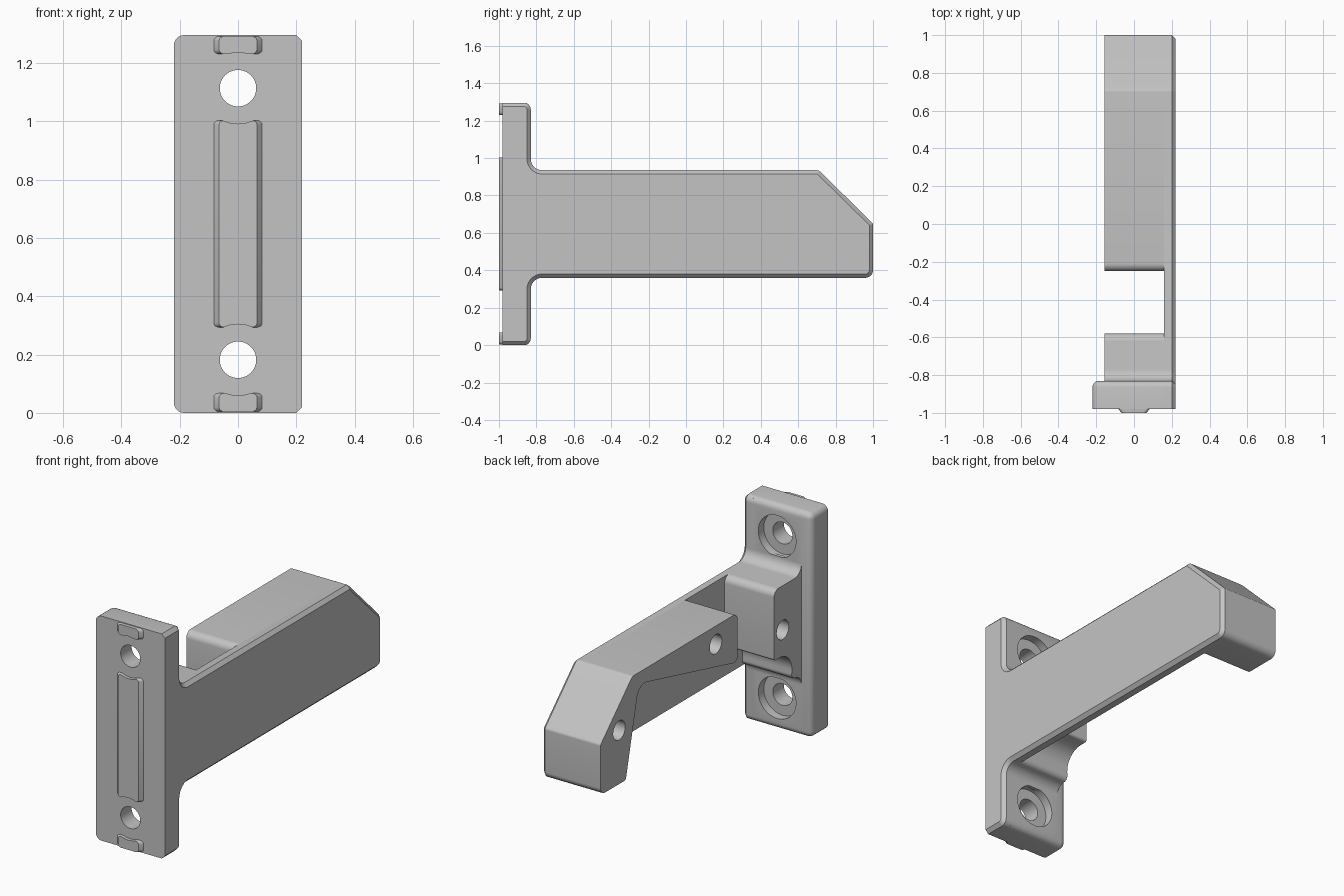
import bpy, bmesh, math
from mathutils import Vector, Matrix

cube = bpy.data.objects.get("Cube")
if cube:
    bpy.data.objects.remove(cube)

GREY = (0.55, 0.55, 0.55, 1)
grey = bpy.data.materials.new("plain grey")
grey.use_nodes = True
grey.diffuse_color = GREY
grey.node_tree.nodes["Principled BSDF"].inputs["Base Color"].default_value = GREY


def finish(name, bm):
    bmesh.ops.recalc_face_normals(bm, faces=bm.faces)
    mesh = bpy.data.meshes.new(name)
    bm.to_mesh(mesh)
    bm.free()
    mesh.materials.append(grey)
    obj = bpy.data.objects.new(name, mesh)
    bpy.context.collection.objects.link(obj)
    return obj


def rounded(corners, steps=6):
    """Round each (a, b, radius) corner of a closed outline."""
    points = []
    for i, (a, b, r) in enumerate(corners):
        p = Vector((a, b))
        if r == 0:
            points.append(p)
            continue
        u = (Vector(corners[i - 1][:2]) - p).normalized()
        v = (Vector(corners[(i + 1) % len(corners)][:2]) - p).normalized()
        half = u.angle(v) / 2
        centre = p + (u + v).normalized() * (r / math.sin(half))
        start = p + u * (r / math.tan(half)) - centre
        end = p + v * (r / math.tan(half)) - centre
        for k in range(steps + 1):
            t = k / steps
            points.append(centre + (start * (1 - t) + end * t).normalized() * r)
    return points


def side_profile(corners, x0, x1):
    """Extrude a rounded (y, z) outline along x."""
    bm = bmesh.new()
    face = bm.faces.new([bm.verts.new((x0, p.x, p.y)) for p in rounded(corners)])
    ext = bmesh.ops.extrude_face_region(bm, geom=[face], use_keep_orig=True)
    moved = [g for g in ext["geom"] if isinstance(g, bmesh.types.BMVert)]
    bmesh.ops.translate(bm, verts=moved, vec=(x1 - x0, 0, 0))
    bmesh.ops.recalc_face_normals(bm, faces=bm.faces)
    return bm


def cut_cylinder(obj, centre, radius, depth, axis):
    """Bore a round hole centred on a point, along x or y."""
    turn = Matrix.Rotation(math.pi / 2, 4, "Y" if axis == "x" else "X")
    bm = bmesh.new()
    bmesh.ops.create_cone(bm, cap_ends=True, segments=48, radius1=radius, radius2=radius,
                          depth=depth, matrix=Matrix.Translation(centre) @ turn)
    cutter = finish("hole_cutter", bm)
    cutter.hide_render = True
    mod = obj.modifiers.new("hole", "BOOLEAN")
    mod.operation = "DIFFERENCE"
    mod.solver = "EXACT"
    mod.object = cutter
    bpy.context.view_layer.objects.active = obj
    bpy.ops.object.modifier_apply(modifier=mod.name)
    bpy.data.objects.remove(cutter)


# Main dimensions
HEIGHT, OUTER, INNER, LEFT = 1.295, 0.22, 0.16, -0.155
FRONT, BACK = -0.98, -0.83
TOP, BOTTOM = 0.935, 0.36
SCREWS = (0.182, 1.113)

# Side wall: one T-shaped sheet with a chamfered outer rim
bm = side_profile([(FRONT, 0, 0), (BACK, 0, .035), (BACK, BOTTOM, .06), (1, BOTTOM, .04),
                   (1, .65, .02), (.71, TOP, .03), (BACK, TOP, .06),
                   (BACK, HEIGHT, .035), (FRONT, HEIGHT, 0)], INNER, OUTER)
rim = [e for e in bm.edges if all(v.co.x > OUTER - .001 for v in e.verts)
       and any(v.co.y > FRONT + .001 for v in e.verts)]
bmesh.ops.bevel(bm, geom=rim, offset=.02, segments=1, affect="EDGES")
side_wall = finish("side_wall", bm)

# Mounting plate with rounded back and side edges
bm = bmesh.new()
bmesh.ops.create_cube(bm, size=1)
for v in bm.verts:
    v.co = (INNER if v.co.x > 0 else -OUTER, BACK if v.co.y > 0 else FRONT,
            HEIGHT if v.co.z > 0 else 0)
soft = []
for e in bm.edges:
    a, b = (v.co for v in e.verts)
    on_left = max(a.x, b.x) < 0
    on_back = min(a.y, b.y) > BACK - .001
    on_end = abs(a.z - b.z) < .001
    if (on_left and on_back) or (on_end and (on_left or on_back)):
        soft.append(e)
bmesh.ops.bevel(bm, geom=soft, offset=.035, segments=5, profile=.5, affect="EDGES")
plate = finish("mounting_plate", bm)
for z in SCREWS:
    cut_cylinder(plate, (0, -.9, z), .0625, .4, "y")
    cut_cylinder(plate, (0, BACK, z), .12, .1, "y")

# Hooked arm, hollow beneath, with two pin holes
arm = finish("hooked_arm", side_profile(
    [(-.25, TOP, .04), (.71, TOP, .03), (1, .65, .02), (1, BOTTOM, .04), (.77, BOTTOM, .02),
     (.65, .87, .07), (-.25, .65, .03)], LEFT, INNER))
for y, z in ((-.05, .83), (.83, .67)):
    cut_cylinder(arm, (LEFT, y, z), .055, .4, "x")

# Root block on the plate, with a round groove above its lower lip
root = finish("root_block", side_profile(
    [(BACK - .02, 1, 0), (BACK, 1, 0), (BACK, TOP, .06), (-.58, TOP, .04), (-.58, .53, .015),
     (-.75, .53, .11), (-.74, BOTTOM, .03), (BACK, BOTTOM, .06), (BACK, .295, 0),
     (BACK - .02, .295, 0)], LEFT, INNER))
cut_cylinder(root, (LEFT, -.66, .68), .055, .4, "x")

# Locating ribs on the front, hollowed around the screw holes
ribs = []
for name, z0, z1 in (("lower_rib", .004, .068), ("middle_rib", .293, 1.003),
                     ("upper_rib", 1.23, HEIGHT - .004)):
    bm = bmesh.new()
    bmesh.ops.create_cube(bm, size=1)
    for v in bm.verts:
        tip = v.co.y < 0
        v.co = (math.copysign(.065 if tip else .083, v.co.x), -1 if tip else FRONT,
                z1 if v.co.z > 0 else z0)
    corners = [e for e in bm.edges if abs(e.verts[0].co.z - e.verts[1].co.z) < .001
               and abs(e.verts[0].co.y - e.verts[1].co.y) > .001]
    bmesh.ops.bevel(bm, geom=corners, offset=.015, segments=4, profile=.5, affect="EDGES")
    rib = finish(name, bm)
    for z in SCREWS:
        cut_cylinder(rib, (0, -1, z), .122, .2, "y")
    ribs.append(rib)

# Smooth the rounded edges, keep the sharp ones
bpy.ops.object.select_all(action="DESELECT")
for obj in [side_wall, plate, arm, root] + ribs:
    obj.select_set(True)
bpy.context.view_layer.objects.active = plate
bpy.ops.object.shade_smooth_by_angle(angle=math.radians(30))
